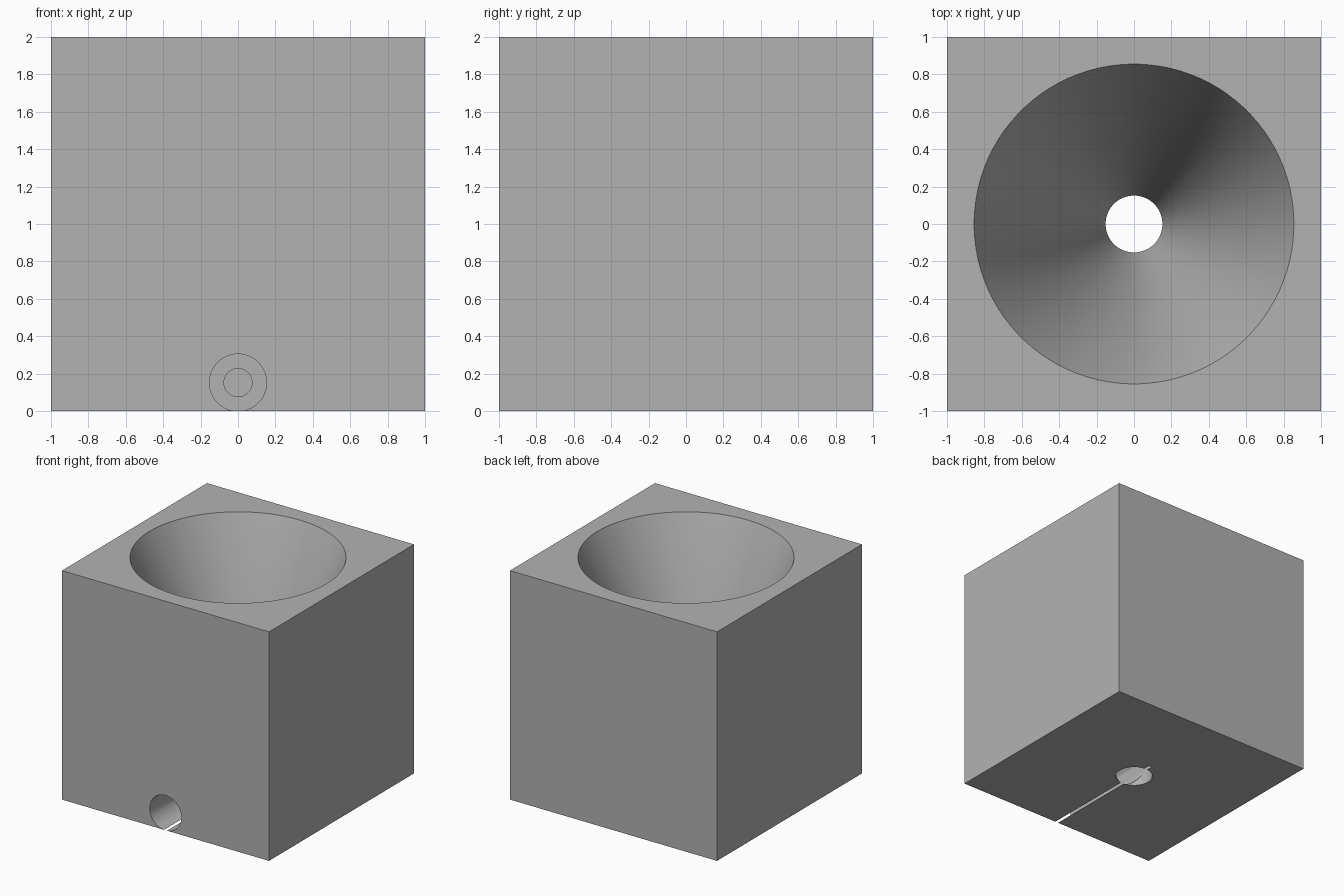
import bpy, bmesh, math
from mathutils import Matrix

default = bpy.data.objects.get("Cube")
if default:
    bpy.data.objects.remove(default, do_unlink=True)

SEGMENTS = 96

grey = bpy.data.materials.new("plain_grey")
grey.use_nodes = True
color = (0.448, 0.448, 0.448, 1)
grey.diffuse_color = color
grey.node_tree.nodes["Principled BSDF"].inputs["Base Color"].default_value = color


def turned_cutter(name, profile, matrix):
    """Closed solid of revolution about local z from (radius, height) pairs."""
    bm = bmesh.new()
    rings = []
    for radius, height in profile:
        ring = []
        for i in range(SEGMENTS):
            a = math.tau * (i + 0.5) / SEGMENTS
            ring.append(bm.verts.new((radius * math.cos(a), radius * math.sin(a), height)))
        rings.append(ring)
    for low, high in zip(rings, rings[1:]):
        for i in range(SEGMENTS):
            j = (i + 1) % SEGMENTS
            bm.faces.new((low[i], low[j], high[j], high[i]))
    bm.faces.new(rings[0][::-1])
    bm.faces.new(rings[-1])
    bmesh.ops.recalc_face_normals(bm, faces=bm.faces)
    bm.transform(matrix)
    mesh = bpy.data.meshes.new(name)
    bm.to_mesh(mesh)
    bm.free()
    mesh.materials.append(grey)
    obj = bpy.data.objects.new(name, mesh)
    bpy.context.collection.objects.link(obj)
    obj.hide_render = True
    return obj


# Solid block
bpy.ops.mesh.primitive_cube_add(size=2, location=(0, 0, 1))
block = bpy.context.object
block.name = "funnel_block"
block.data.materials.append(grey)
bpy.ops.object.transform_apply(location=True)

# Cone narrowing into a straight bore through the base
funnel = turned_cutter(
    "funnel_cutter",
    [(0.152, -0.1), (0.152, 0.305), (0.8965, 2.1)],
    Matrix.Identity(4))

# Stepped blind channel from the front, just breaking through the base
channel = turned_cutter(
    "channel_cutter",
    [(0.1527, -1.1), (0.1527, 0.21), (0.075, 0.21), (0.075, 0.5)],
    Matrix.Translation((0, 0, 0.152)) @ Matrix.Rotation(-math.pi / 2, 4, 'X'))

for cutter in (funnel, channel):
    mod = block.modifiers.new(cutter.name, 'BOOLEAN')
    mod.operation = 'DIFFERENCE'
    mod.solver = 'EXACT'
    mod.object = cutter
    bpy.ops.object.modifier_apply(modifier=mod.name)
    bpy.data.objects.remove(cutter, do_unlink=True)

bpy.ops.object.shade_smooth_by_angle(angle=math.radians(30))
